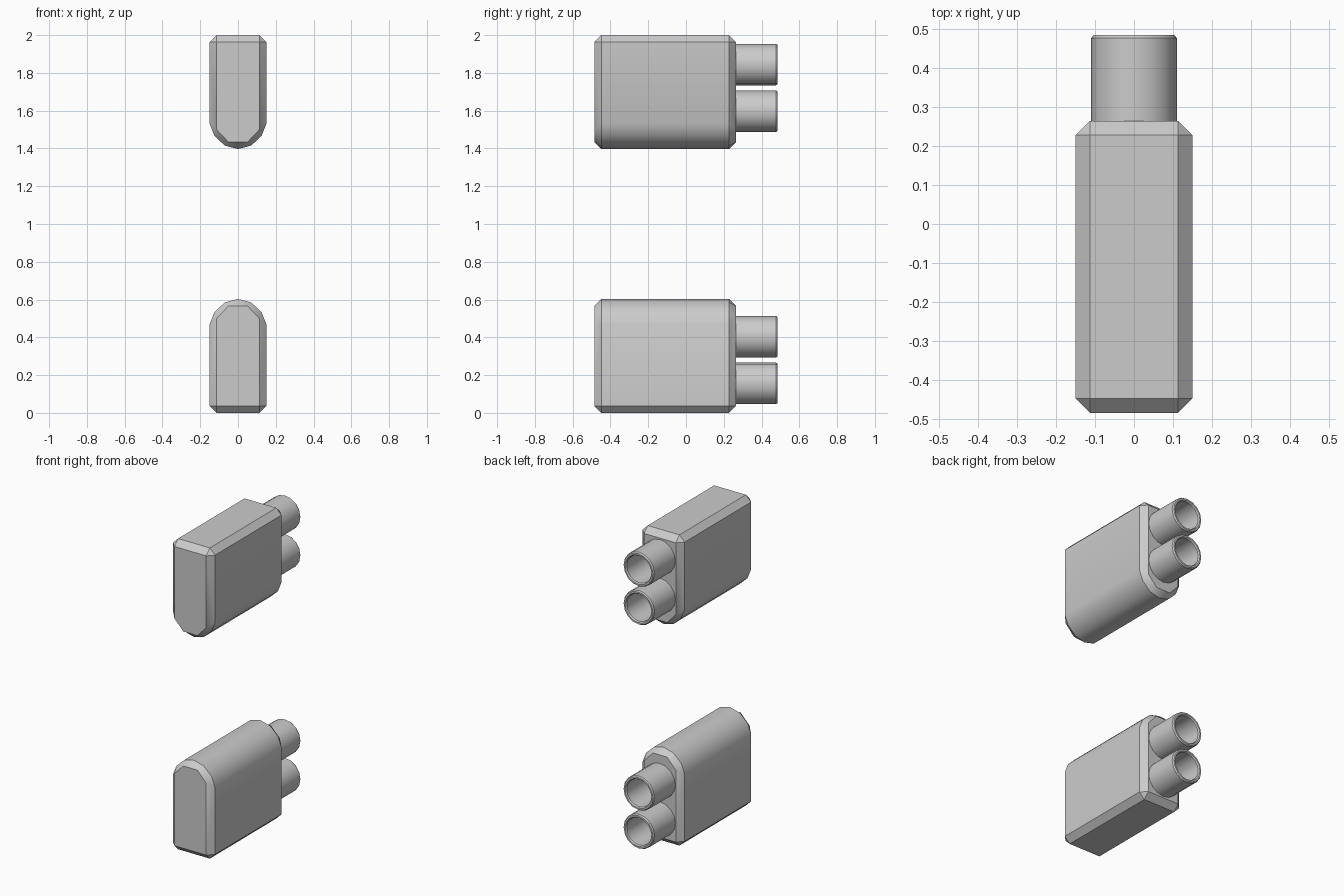
import bpy, bmesh, math

if "Cube" in bpy.data.objects:
    bpy.data.objects.remove(bpy.data.objects["Cube"])

grey = bpy.data.materials.new("light_grey")
grey.diffuse_color = (0.6, 0.6, 0.6, 1)
grey.use_nodes = True
grey.node_tree.nodes["Principled BSDF"].inputs["Base Color"].default_value = grey.diffuse_color

FRONT, BACK, BEVEL = -0.485, 0.265, 0.037


def finish(name, bm, angle):
    bmesh.ops.remove_doubles(bm, verts=bm.verts, dist=1e-4)
    bmesh.ops.recalc_face_normals(bm, faces=bm.faces)
    mesh = bpy.data.meshes.new(name)
    bm.to_mesh(mesh)
    bm.free()
    mesh.materials.append(grey)
    obj = bpy.data.objects.new(name, mesh)
    bpy.context.collection.objects.link(obj)
    bpy.ops.object.select_all(action='DESELECT')
    obj.select_set(True)
    bpy.context.view_layer.objects.active = obj
    bpy.ops.object.shade_smooth_by_angle(angle=math.radians(angle))
    return obj


def mirrored(half):
    """Close a right-hand half outline with its left-hand mirror."""
    return half + [(-x, z) for x, z in reversed(half)]


def body(name, flip):
    # Cross-section with a flat end and a rounded end, plus its inset end cap
    mid = mirrored([(0.113, 0), (0.15, 0.037), (0.15, 0.47), (0.125, 0.533),
                    (0.07, 0.585), (0, 0.603)])
    cap = mirrored([(0.113, 0.037), (0.113, 0.037), (0.113, 0.5), (0.113, 0.5),
                    (0.05, 0.567), (0, 0.567)])
    bm = bmesh.new()
    rings = []
    for outline, y in ((cap, FRONT), (mid, FRONT + BEVEL),
                       (mid, BACK - BEVEL), (cap, BACK)):
        rings.append([bm.verts.new((x, y, 2 - z if flip else z)) for x, z in outline])
    n = len(mid)
    for a, b in zip(rings, rings[1:]):
        for i in range(n):
            j = (i + 1) % n
            bm.faces.new((a[i], a[j], b[j], b[i]))
    bm.faces.new(rings[0])
    bm.faces.new(rings[-1])
    return finish(name, bm, 30)


def tube(name, z, sides=16):
    # Hollow round sleeve turned about the y axis, with a softened rim
    profile = [(0.11, 0.25), (0.11, 0.477), (0.104, 0.485), (0.094, 0.485),
               (0.088, 0.477), (0.088, 0.25)]
    bm = bmesh.new()
    rings = []
    for r, y in profile:
        rings.append([bm.verts.new((r * math.cos(t), y, z + r * math.sin(t)))
                      for t in (2 * math.pi * i / sides for i in range(sides))])
    for a, b in zip(rings, rings[1:] + rings[:1]):
        for i in range(sides):
            j = (i + 1) % sides
            bm.faces.new((a[i], a[j], b[j], b[i]))
    return finish(name, bm, 30)


# Two housings facing each other, each with a pair of sleeves at the back
for label, flip in (("lower", False), ("upper", True)):
    body(label + "_housing", flip)
    for part, z in (("outer", 0.156), ("inner", 0.403)):
        tube(f"{label}_{part}_sleeve", 2 - z if flip else z)
